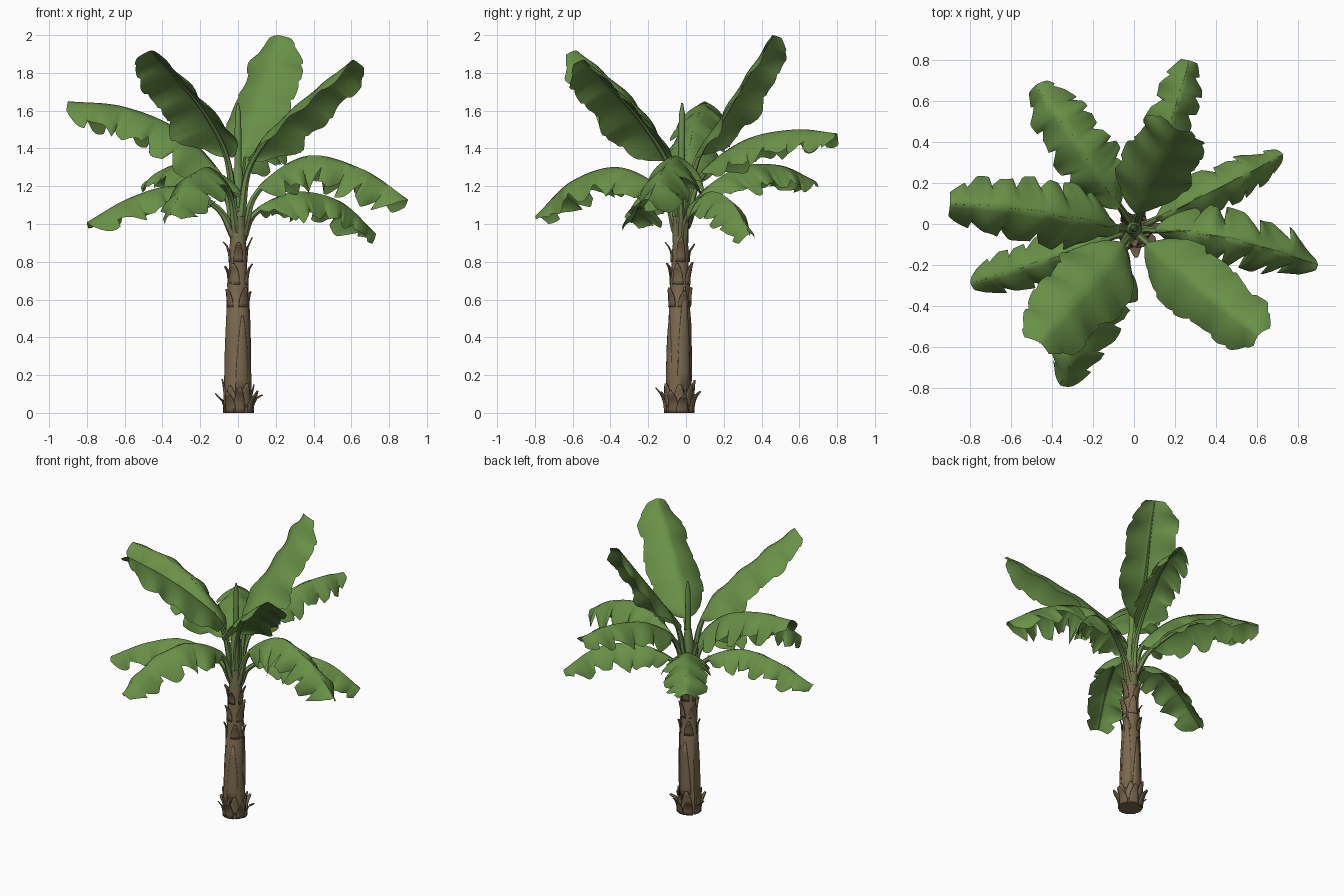
import bpy, bmesh, math, random
from mathutils import Vector

random.seed(4)
if "Cube" in bpy.data.objects:
    bpy.data.objects.remove(bpy.data.objects["Cube"])


def material(name, rgb):
    m = bpy.data.materials.new(name)
    m.use_nodes = True
    m.diffuse_color = (*rgb, 1)
    m.node_tree.nodes["Principled BSDF"].inputs["Base Color"].default_value = (*rgb, 1)
    return m


LEAF = material("leaf green", (0.14, 0.28, 0.063))
STALK = material("stalk green", (0.16, 0.28, 0.08))
OLIVE = material("olive sheath", (0.18, 0.18, 0.08))
BARK = material("bark brown", (0.2, 0.142, 0.077))
HUSK = material("husk brown", (0.17, 0.116, 0.064))


def make(name, bm, mats, angle=50, thick=0):
    bmesh.ops.recalc_face_normals(bm, faces=bm.faces)
    mesh = bpy.data.meshes.new(name)
    bm.to_mesh(mesh)
    bm.free()
    ob = bpy.data.objects.new(name, mesh)
    bpy.context.collection.objects.link(ob)
    for m in mats:
        mesh.materials.append(m)
    if thick:
        mod = ob.modifiers.new("thickness", "SOLIDIFY")
        mod.thickness = thick
    bpy.ops.object.select_all(action="DESELECT")
    bpy.context.view_layer.objects.active = ob
    ob.select_set(True)
    bpy.ops.object.shade_smooth_by_angle(angle=math.radians(angle))


def skin(bm, rows, closed=False):
    """Join rows of points with quads."""
    grid = [[bm.verts.new(p) for p in r] for r in rows]
    n = len(grid[0])
    for a, b in zip(grid, grid[1:]):
        for j in range(n if closed else n - 1):
            k = (j + 1) % n
            bm.faces.new((a[j], a[k], b[k], b[j]))
    return grid


def spline(pts, t):
    """Point on a smooth curve through pts."""
    n = len(pts) - 1
    i = min(int(t * n), n - 1)
    f = t * n - i
    p1, p2 = pts[i], pts[i + 1]
    p0 = pts[i - 1] if i else p1 * 2 - p2
    p3 = pts[i + 2] if i + 2 <= n else p2 * 2 - p1
    return 0.5 * (p1 * 2 + (p2 - p0) * f + (p0 * 2 - p1 * 5 + p2 * 4 - p3) * f * f
                  + (p1 * 3 - p0 - p2 * 3 + p3) * f ** 3)


def frame(pts, t):
    tan = (spline(pts, min(t + 0.01, 1)) - spline(pts, max(t - 0.01, 0))).normalized()
    side = tan.cross(Vector((0, 0, 1))).normalized()
    return spline(pts, t), side, side.cross(tan)


def leaf(name, path, width, droop, tear, start):
    pts = [Vector(p) for p in path]
    # blade: folded about the midrib, rippled, with torn edges
    bm = bmesh.new()
    steps, half = 64, 6
    phase = random.uniform(0, 6)
    rows = []
    for i in range(steps + 1):
        s = i / steps
        c, side, up = frame(pts, start + (1 - start) * s)
        body = min(1, (s / 0.24 + 0.02) ** 0.55) * (1 - 0.3 * s) * min(1, ((1.04 - s) / 0.2) ** 0.5)
        row = []
        for j in range(-half, half + 1):
            u, sg = abs(j) / half, (1 if j >= 0 else -1)
            wave = 0.06 * math.sin(s * 17 + phase + sg)
            saw = (s * (6 + sg) + phase) % 1
            w = width * body * (1 + wave - tear * max(0, saw - 0.6) * 2)
            ang = math.radians(droop) * (0.6 + 0.5 * u)
            ripple = (0.03 + 0.16 * tear) * width * u * math.sin(s * 24 + phase * 2 + sg * 1.3)
            row.append(c + side * sg * u * w * math.cos(ang)
                       + up * (ripple - u * w * math.sin(ang)))
        rows.append(row)
    skin(bm, rows)
    make(name + "_blade", bm, [LEAF], 60)
    # stalk running on as the midrib, just under the blade, olive at its foot
    bm = bmesh.new()
    rows = []
    for i in range(25):
        t = i / 24
        c, side, up = frame(pts, t)
        r = 0.003 + 0.021 * (1 - t) ** 1.6
        rows.append([c + (side * math.cos(a) + up * (math.sin(a) - 1.1)) * r
                     for a in (k * math.tau / 6 for k in range(6))])
    grid = skin(bm, rows, True)
    bm.faces.new(grid[-1])
    for f in bm.faces:
        m = f.calc_center_median()
        f.material_index = int(m.z < 1.04 and m.xy.length < 0.08)
    make(name + "_stalk", bm, [STALK, OLIVE])


# Leaves: path, half width, fold angle, tear depth, blade start
leaf("back_high_leaf", [(0, -.02, 1.05), (.02, .04, 1.34), (.07, .19, 1.57), (.15, .34, 1.81), (.21, .46, 2)],
     .23, 24, .1, .27)
leaf("back_low_leaf", [(0, -.02, 1), (.03, .06, 1.25), (.1, .3, 1.44), (.2, .57, 1.5), (.27, .8, 1.48)],
     .2, 42, .4, .28)
leaf("left_back_leaf", [(0, -.02, .93), (.08, .01, 1.07), (.3, .12, 1.17), (.54, .24, 1.12), (.73, .34, .95)],
     .2, 46, .35, .29)
leaf("left_leaf", [(0, -.03, .95), (.09, -.03, 1.18), (.36, -.05, 1.36), (.66, -.12, 1.29), (.9, -.2, 1.13)],
     .25, 45, .6, .27)
leaf("left_front_leaf", [(0, -.03, 1.05), (.05, -.08, 1.31), (.21, -.22, 1.53), (.42, -.39, 1.72), (.61, -.54, 1.87)],
     .23, 30, .1, .28)
leaf("right_front_high_leaf", [(0, -.03, 1.05), (-.05, -.09, 1.36), (-.17, -.25, 1.59), (-.32, -.41, 1.77), (-.46, -.58, 1.92)],
     .25, 25, .1, .25)
leaf("right_front_low_leaf", [(0, -.03, .97), (-.04, -.11, 1.17), (-.15, -.35, 1.3), (-.27, -.6, 1.23), (-.36, -.79, 1.05)],
     .23, 38, .4, .25)
leaf("right_low_leaf", [(0, -.03, .95), (-.1, -.06, 1.1), (-.33, -.14, 1.2), (-.57, -.22, 1.14), (-.8, -.29, 1.01)],
     .19, 40, .4, .28)
leaf("right_high_leaf", [(0, -.03, 1), (-.07, -.02, 1.24), (-.3, .03, 1.49), (-.6, .08, 1.62), (-.9, .1, 1.65)],
     .26, 41, .4, .25)
leaf("right_back_leaf", [(0, -.02, 1), (-.06, .07, 1.16), (-.2, .28, 1.3), (-.35, .5, 1.31), (-.48, .68, 1.23)],
     .22, 35, .35, .27)


def axis(z):
    return Vector((0, -0.04 + 0.012 * z, z))


def lathe(name, profile, mats, rough=0.0):
    bm = bmesh.new()
    angles = [k * math.tau / 12 for k in range(12)]
    bump = [1 + rough * random.uniform(-1, 1) for a in angles]
    grid = skin(bm, [[axis(z) + Vector((math.cos(a), math.sin(a), 0)) * r * b
                      for a, b in zip(angles, bump)] for z, r in profile], True)
    bm.faces.new(grid[0])
    bm.faces.new(grid[-1])
    make(name, bm, mats, 40)


# Trunk, green crown and the rolled new leaf
lathe("trunk", [(0, .076), (.1, .072), (.35, .067), (.58, .057), (.6, .048), (.68, .056), (.75, .046),
                (.84, .048), (.95, .036)], [BARK], rough=.06)
lathe("sheath", [(.9, .042), (.97, .042), (1.08, .038)], [OLIVE])
lathe("crown", [(1.06, .038), (1.18, .038), (1.3, .022)], [STALK])
lathe("new_leaf", [(1.2, .018), (1.4, .019), (1.58, .016), (1.64, .005)], [LEAF])


def husks(name, z, radius, count, height, flare, arc, turn, mat):
    """Ring of pointed, outward-curling leaf bases."""
    bm = bmesh.new()
    for k in range(count):
        a0 = turn + k * math.tau / count + random.uniform(-.15, .15)
        h = height * random.uniform(.75, 1.15)
        rows = []
        for i in range(6):
            s = i / 5
            r = radius + flare * s ** 3 * random.uniform(.8, 1.2)
            spread = arc * (1 - .85 * s ** 2)
            rows.append([axis(z + h * s) + Vector((math.cos(a0 + spread * j), math.sin(a0 + spread * j), 0)) * r
                         for j in (-1, -.5, 0, .5, 1)])
        skin(bm, rows)
    make(name, bm, [mat], 50, .006)


husks("base_husks_inner", .03, .075, 6, .14, .015, .5, 0, BARK)
husks("base_husks_outer", 0, .078, 7, .12, .045, .42, .4, HUSK)
husks("long_sheaths", .1, .069, 4, .5, -.01, .6, .3, BARK)
husks("lower_trunk_husks", .56, .055, 4, .11, .015, .55, .5, HUSK)
husks("middle_trunk_husks", .68, .05, 4, .11, .022, .6, 1.2, BARK)
husks("upper_trunk_husks", .8, .045, 4, .12, .03, .55, .1, HUSK)
